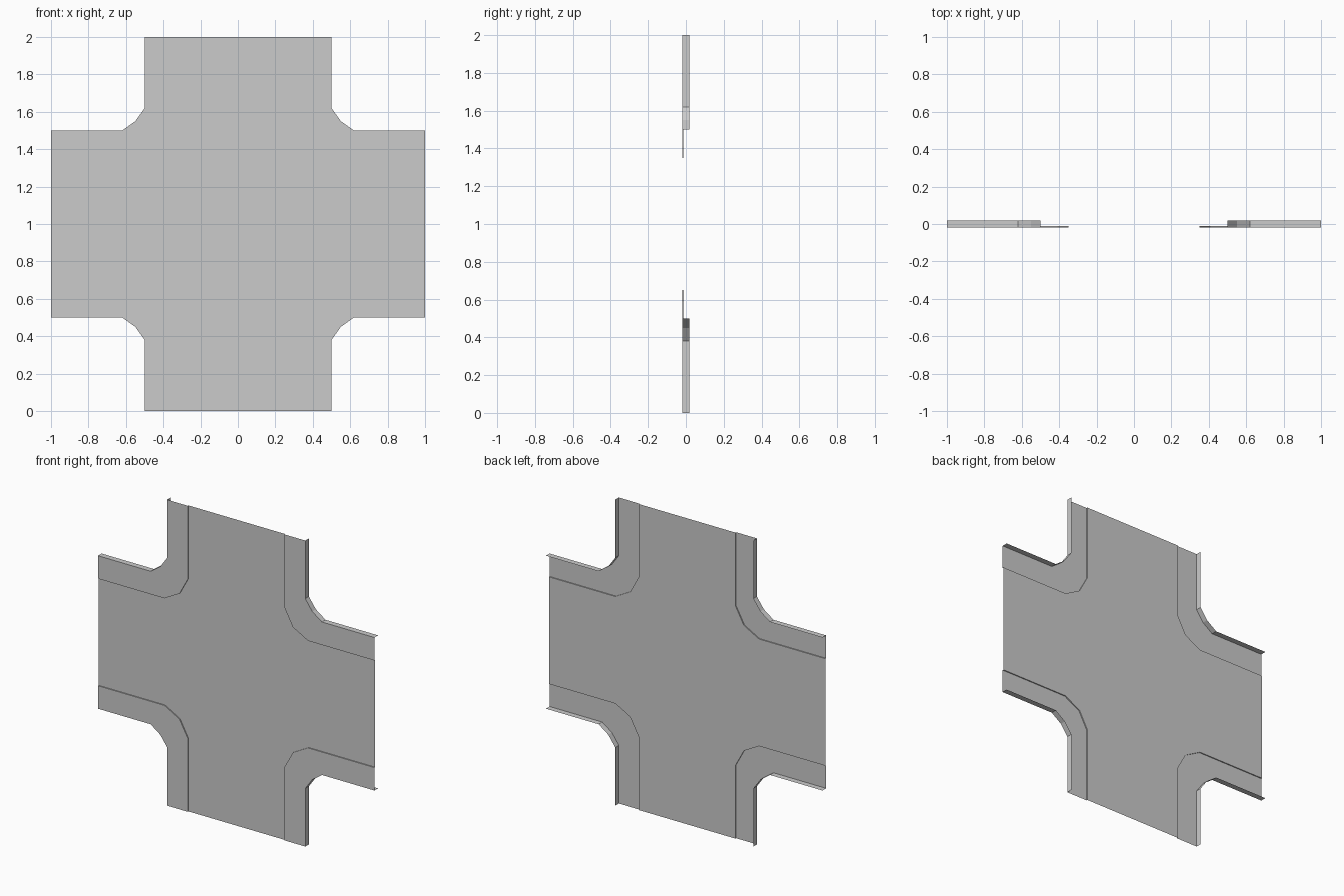
import bpy

if "Cube" in bpy.data.objects:
    bpy.data.objects.remove(bpy.data.objects["Cube"])

FRONT, ROAD, BACK = -0.0187, -0.012, 0.0187   # depth of pavement, road and skirt edge

# outlines of one corner, relative to the crossing centre (x, z)
OUTER = [(0.5, 1.0), (0.5, 0.62), (0.55, 0.55), (0.62, 0.5), (1.0, 0.5)]
KERB = [(0.35, 1.0), (0.35, 0.52), (0.41, 0.41), (0.52, 0.35), (1.0, 0.35)]
CORNERS = [(1, 1), (1, -1), (-1, -1), (-1, 1)]


def make_object(name, verts, faces):
    mesh = bpy.data.meshes.new(name)
    mesh.from_pydata(verts, [], faces)
    mesh.update()
    obj = bpy.data.objects.new(name, mesh)
    bpy.context.collection.objects.link(obj)
    return obj


def corner_strip(name, sx, sz):
    # skirt, pavement and kerb swept along the corner outline
    rows = [(OUTER, BACK), (OUTER, FRONT), (KERB, FRONT), (KERB, ROAD)]
    n = len(OUTER)
    verts = [(sx * x, y, 1 + sz * z) for line, y in rows for x, z in line]
    faces = []
    for r in range(len(rows) - 1):
        for i in range(n - 1):
            a = r * n + i
            face = (a, a + 1, a + n + 1, a + n)
            faces.append(face if sx * sz < 0 else face[::-1])
    return make_object(name, verts, faces)


# four raised pavements
for k, (sx, sz) in enumerate(CORNERS):
    corner_strip(f"pavement_corner_{k + 1}", sx, sz)

# cross-shaped road: central piece plus four arms
loop = []
for sx, sz in CORNERS:
    pts = KERB if sx * sz > 0 else KERB[::-1]
    loop += [(sx * x, ROAD, 1 + sz * z) for x, z in pts]
centre = [5 * k + j for k in range(4) for j in (1, 2, 3)]
arms = [(5 * k + 3, 5 * k + 4, (5 * k + 5) % 20, (5 * k + 6) % 20) for k in range(4)]
road = make_object("road_surface", loop, [tuple(centre)] + arms)
road.data.flip_normals()
if road.data.polygons[0].normal.y > 0:
    road.data.flip_normals()
